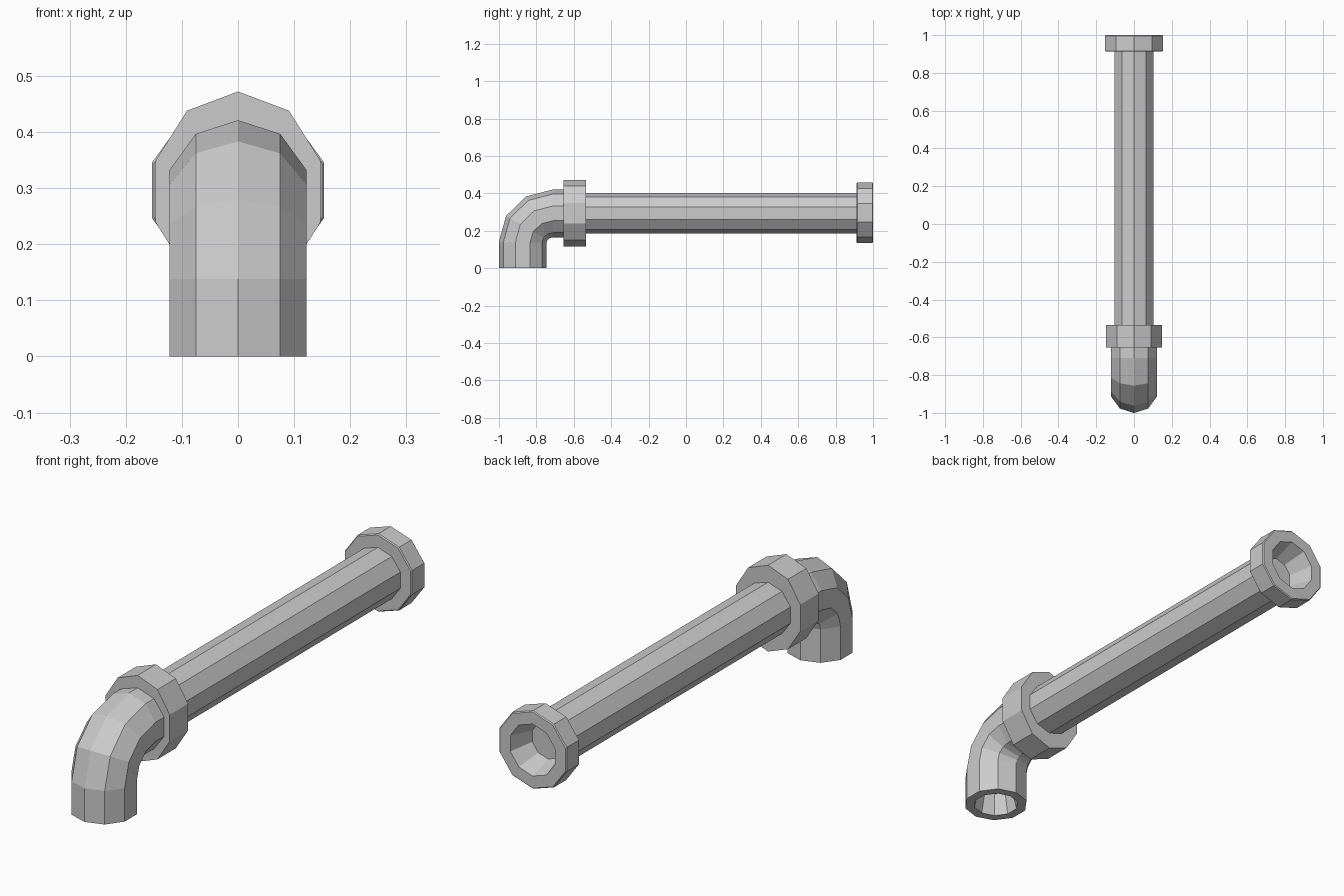
import bpy, bmesh
from math import sin, cos, pi, radians

if "Cube" in bpy.data.objects:
    bpy.data.objects.remove(bpy.data.objects["Cube"])

SIDES = 10
AXIS_Z = 0.294


def ring(y, z, r, tilt=90, rx=None):
    """One decagon: centre, radius, tilt (0 = facing up, 90 = facing along y)."""
    rx = r if rx is None else rx
    t = radians(tilt)
    pts = []
    for i in range(SIDES):
        a = 2 * pi * i / SIDES
        pts.append((rx * sin(a), y - r * cos(a) * cos(t), z + r * cos(a) * sin(t)))
    return pts


def loft(name, rings, cap=True):
    """Join successive decagons with flat quads and close both ends."""
    bm = bmesh.new()
    loops = [[bm.verts.new(p) for p in r] for r in rings]
    for a, b in zip(loops, loops[1:]):
        for i in range(SIDES):
            j = (i + 1) % SIDES
            bm.faces.new((a[i], a[j], b[j], b[i]))
    if cap:
        bm.faces.new(loops[0])
        bm.faces.new(loops[-1])
    bmesh.ops.recalc_face_normals(bm, faces=bm.faces[:])
    me = bpy.data.meshes.new(name)
    bm.to_mesh(me)
    bm.free()
    ob = bpy.data.objects.new(name, me)
    bpy.context.collection.objects.link(ob)
    return ob


# Elbow: recessed mouth, short riser, quarter bend, stub into the collar
R = 0.128
elbow = [ring(-0.873, 0.09, 0.07, 0), ring(-0.873, 0, 0.09, 0), ring(-0.873, 0, R, 0)]
for t in (0, 30, 60, 90):
    c = radians(t)
    elbow.append(ring(-0.71 - 0.163 * cos(c), 0.138 + 0.155 * sin(c), R, t))
elbow.append(ring(-0.60, 0.293, R))
loft("elbow", elbow)

# Collar joining the elbow to the straight pipe (slightly taller than wide)
loft("joint_collar", [ring(y, AXIS_Z, 0.178, rx=0.1545) for y in (-0.655, -0.535)])

# Straight pipe
loft("pipe", [ring(y, AXIS_Z, 0.108) for y in (-0.60, 0.915)])

# End flange with a tiny chamfer and a tapering recess
profile = [(0.912, 0.09), (0.912, 0.157), (0.916, 0.161), (0.996, 0.161),
           (1.0, 0.157), (1.0, 0.107), (0.90, 0.075)]
loft("end_flange", [ring(y, 0.296, r) for y, r in profile], cap=False)

# Open the pipe's far end so the recess shows, ending in a flat floor
pipe = bpy.data.objects["pipe"]
bm = bmesh.new()
bm.from_mesh(pipe.data)
bmesh.ops.delete(bm, geom=[f for f in bm.faces if f.normal.y > 0.9], context='FACES_ONLY')
bm.to_mesh(pipe.data)
bm.free()
loft("recess_floor", [ring(0.895, 0.296, 0.076), ring(0.90, 0.296, 0.076)])
